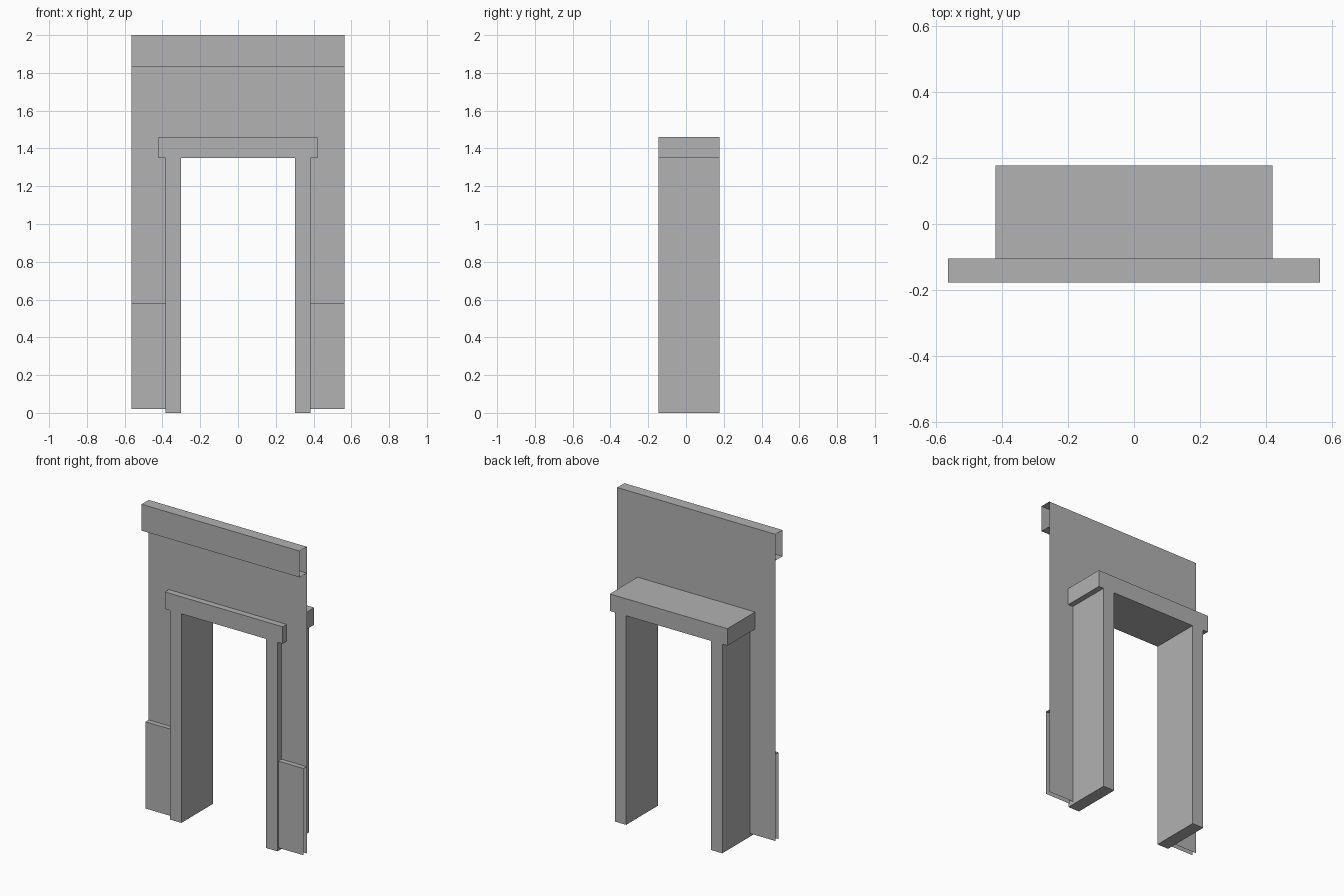
import bpy
import bmesh

cube = bpy.data.objects.get("Cube")
if cube:
    bpy.data.objects.remove(cube, do_unlink=True)

# Single plaster grey for every part
grey = bpy.data.materials.new("plain_grey")
grey.use_nodes = True
COLOUR = (0.445, 0.445, 0.445, 1)
grey.diffuse_color = COLOUR
grey.node_tree.nodes["Principled BSDF"].inputs["Base Color"].default_value = COLOUR

HALF = 0.565                    # half width of the wall
POST_IN, POST_OUT = 0.303, 0.384
LINTEL = 0.42
HEAD, LINTEL_TOP = 1.35, 1.46
FRONT, BACK = -0.145, 0.178     # door frame depth
WALL_Y, TRIM_Y, SKIRT_Y = -0.105, -0.178, -0.137
WALL_BASE, SKIRT_TOP = 0.02, 0.58
TRIM_BASE, TOP = 1.83, 2.0


def finish(name, bm):
    mesh = bpy.data.meshes.new(name)
    bm.to_mesh(mesh)
    bm.free()
    mesh.materials.append(grey)
    obj = bpy.data.objects.new(name, mesh)
    bpy.context.collection.objects.link(obj)
    return obj


def mirrored(right_half):
    """Close a half outline (x, z) by reflecting it across x = 0."""
    return right_half + [(-x, z) for x, z in reversed(right_half)]


def panel(name, outline, y, depth=0):
    """Flat outline in the xz plane, optionally extruded towards the back."""
    bm = bmesh.new()
    face = bm.faces.new([bm.verts.new((x, y, z)) for x, z in outline])
    if depth:
        geom = bmesh.ops.extrude_face_region(bm, geom=[face], use_keep_orig=True)["geom"]
        moved = [g for g in geom if isinstance(g, bmesh.types.BMVert)]
        bmesh.ops.translate(bm, verts=moved, vec=(0, depth, 0))
        bmesh.ops.recalc_face_normals(bm, faces=bm.faces)
    return finish(name, bm)


def strip(name, profile, x0, x1):
    """Open yz profile swept along x, without end caps."""
    bm = bmesh.new()
    ends = [[bm.verts.new((x, y, z)) for y, z in profile] for x in (x0, x1)]
    a, b = ends
    for i in range(len(profile) - 1):
        bm.faces.new((a[i], b[i], b[i + 1], a[i + 1]))
    return finish(name, bm)


# Door frame: two posts and an overhanging lintel in one solid
panel("door_frame", mirrored([
    (POST_IN, HEAD), (POST_IN, 0), (POST_OUT, 0), (POST_OUT, HEAD),
    (LINTEL, HEAD), (LINTEL, LINTEL_TOP)]), FRONT, BACK - FRONT)

# Thin wall sheet around the opening
panel("wall", mirrored([
    (POST_OUT, LINTEL_TOP - 0.05), (POST_OUT, WALL_BASE),
    (HALF, WALL_BASE), (HALF, TOP)]), WALL_Y)

# Top trim, hollow with open ends
strip("top_trim", [(WALL_Y, TRIM_BASE), (TRIM_Y, TRIM_BASE),
                   (TRIM_Y, TOP), (WALL_Y, TOP)], -HALF, HALF)

# Skirting panels either side of the door
skirt = [(SKIRT_Y, WALL_BASE), (SKIRT_Y, SKIRT_TOP), (WALL_Y, SKIRT_TOP)]
strip("left_skirting", skirt, POST_OUT, HALF)
strip("right_skirting", skirt, -HALF, -POST_OUT)
